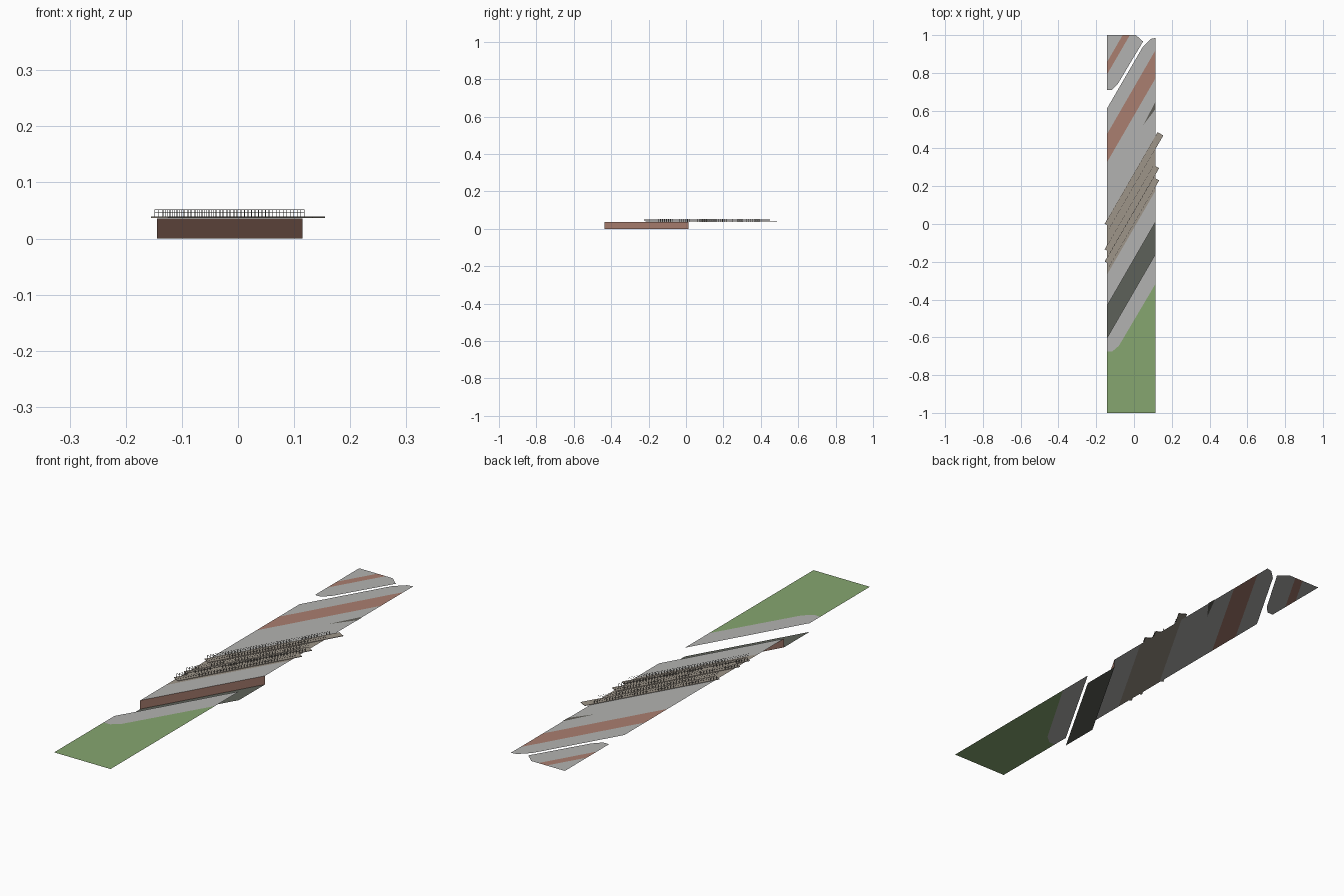
import bpy
import bmesh
import math
from mathutils import Matrix, Vector

cube = bpy.data.objects.get("Cube")
if cube:
    bpy.data.objects.remove(cube, do_unlink=True)

LEFT, RIGHT = -0.144, 0.115       # side limits of the strip of land
SLOPE = math.tan(math.radians(60))
RISE = (RIGHT - LEFT) * SLOPE     # how far a slanted edge climbs in y
GROUND = 0.036


def material(name, r, g, b):
    m = bpy.data.materials.new(name)
    m.use_nodes = True
    m.diffuse_color = (r, g, b, 1)
    m.node_tree.nodes["Principled BSDF"].inputs["Base Color"].default_value = (r, g, b, 1)
    return m


paving = material("paving grey", 0.45, 0.45, 0.44)
brick = material("brick brown", 0.40, 0.21, 0.16)
grass = material("grass green", 0.24, 0.38, 0.16)
water = material("dark water", 0.11, 0.12, 0.10)
ballast = material("ballast tan", 0.34, 0.30, 0.25)
metal = material("dark metal", 0.12, 0.115, 0.10)


def finish(name, bm, mat):
    mesh = bpy.data.meshes.new(name)
    bm.to_mesh(mesh)
    bm.free()
    mesh.materials.append(mat)
    ob = bpy.data.objects.new(name, mesh)
    bpy.context.collection.objects.link(ob)
    return ob


def sheet(name, mat, corners, z=GROUND):
    """Flat polygon from (x, y) corners."""
    bm = bmesh.new()
    bm.faces.new([bm.verts.new((x, y, z)) for x, y in corners])
    return finish(name, bm, mat)


def band(name, mat, low, high, z=GROUND):
    """Slanted strip between two edges, given by their y on the left side."""
    return sheet(name, mat, [(LEFT, low), (RIGHT, low + RISE),
                             (RIGHT, high + RISE), (LEFT, high)], z)


def box(bm, centre, size, angle=0.0):
    m = (Matrix.Translation(centre) @ Matrix.Rotation(angle, 4, "Z")
         @ Matrix.Diagonal((*size, 1)))
    bmesh.ops.create_cube(bm, size=1, matrix=m)


def bar(bm, x0, x1, c, z, width, height):
    """Box along the slanted line y = c + SLOPE * x."""
    mid = (x0 + x1) / 2
    box(bm, (mid, c + SLOPE * mid, z), ((x1 - x0) * 2, width, height),
        math.radians(60))


# Grass bank and quay
sheet("grass_bank", grass, [(LEFT, -1), (RIGHT, -1), (RIGHT, -0.315),
                            (-0.08, -0.645), (-0.115, -0.675), (LEFT, -0.675)])
sheet("south_quay", paving, [(LEFT, -0.675), (-0.115, -0.675), (-0.08, -0.645),
                             (RIGHT, -0.315), (RIGHT, -0.605 + RISE), (LEFT, -0.605)])

# Sunken channel and its retaining wall
band("channel", water, -0.605, -0.436, 0)
bm = bmesh.new()
bm.faces.new([bm.verts.new(p) for p in (
    (LEFT, -0.436, 0), (RIGHT, -0.436 + RISE, 0),
    (RIGHT, -0.436 + RISE, GROUND), (LEFT, -0.436, GROUND))])
finish("channel_wall", bm, brick)

# Main ground strips
band("north_quay", paving, -0.436, -0.27)
band("track_bed", ballast, -0.27, -0.01)
band("road", paving, -0.01, 0.325)
band("brick_path", brick, 0.325, 0.474)
sheet("north_pavement", paving, [(LEFT, 0.474), (RIGHT, 0.474 + RISE), (RIGHT, 0.985),
                                 (0.09, 0.98), (0.048, 0.94), (LEFT, 0.61)])

# Far corner block, split by a brick path
sheet("far_pavement_inner", paving, [
    (LEFT, 0.71), (-0.116, 0.71), (-0.085, 0.743), (0.048, 0.966), (0.01, 1),
    (-0.022, 1), (LEFT, 0.79)])
sheet("far_brick_path", brick, [(LEFT, 0.79), (-0.022, 1), (-0.06, 1), (LEFT, 0.855)])
sheet("far_pavement_outer", paving, [(LEFT, 0.855), (-0.06, 1), (LEFT, 1)])

# Narrow stair beside the road
stair = [(0.05, 0.525), (RIGHT, 0.61), (RIGHT, 0.65)]
sheet("stair_top", metal, stair, GROUND + 0.002)
sheet("stair_underside", metal, stair[::-1], GROUND - 0.001)

# Decks with a railing along each edge
HALF = 0.035                      # y offset from deck centre line to its edge
decks = {"outer_deck": (0.235, -0.14, 0.14),
         "middle_deck": (0.10, -0.14, 0.118),
         "inner_deck": (0.035, -0.14, 0.118)}
for name, (c, x0, x1) in decks.items():
    bm = bmesh.new()
    bar(bm, x0, x1, c, 0.038, HALF, 0.002)
    finish(name, bm, ballast)

    bm = bmesh.new()
    for side in (-1, 1):
        line = c + side * (HALF - 0.004)
        start, end = -0.14 - side * 0.008, 0.112 - side * 0.006
        for z in (0.046, 0.0515):
            bar(bm, start, end, line, z, 0.0008, 0.0006)
        count = 40
        for i in range(count + 1):
            x = start + (end - start) * i / count
            box(bm, (x, line + SLOPE * x, 0.0455), (0.0009, 0.0009, 0.013))
    finish(name + "_railings", bm, metal)
